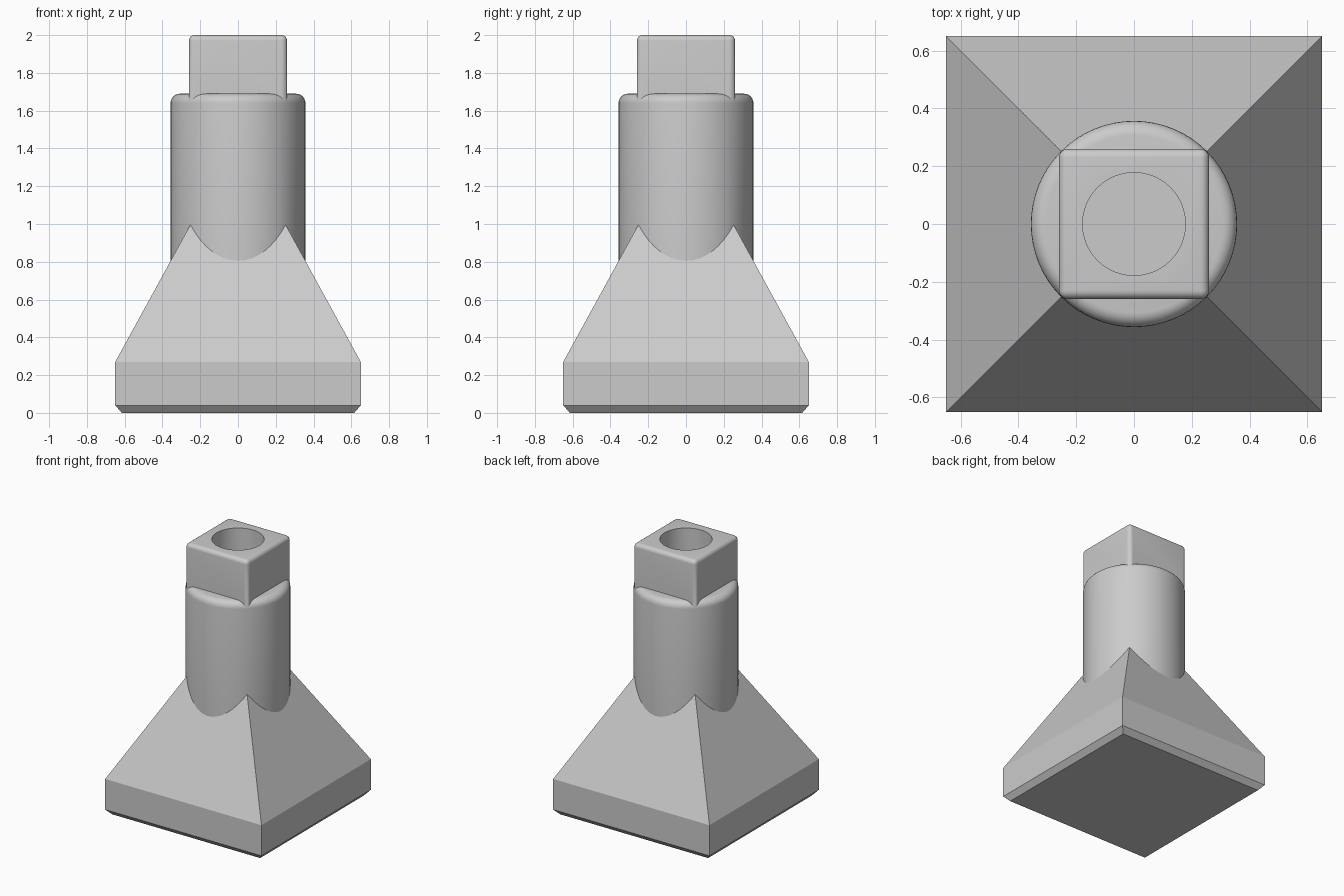
import bpy
import bmesh
from math import radians

cube = bpy.data.objects.get("Cube")
if cube:
    bpy.data.objects.remove(cube, do_unlink=True)

grey = bpy.data.materials.new("plain grey")
grey.use_nodes = True
colour = (0.6, 0.6, 0.6, 1)
grey.diffuse_color = colour
grey.node_tree.nodes["Principled BSDF"].inputs["Base Color"].default_value = colour


def finish(name, bm):
    bmesh.ops.recalc_face_normals(bm, faces=bm.faces)
    mesh = bpy.data.meshes.new(name)
    bm.to_mesh(mesh)
    bm.free()
    mesh.materials.append(grey)
    obj = bpy.data.objects.new(name, mesh)
    bpy.context.collection.objects.link(obj)
    return obj


def square_stack(name, levels):
    """Join square sections, each given as (half width, height)."""
    bm = bmesh.new()
    rings = [[bm.verts.new((sx * h, sy * h, z))
              for sx, sy in ((-1, -1), (1, -1), (1, 1), (-1, 1))] for h, z in levels]
    for low, high in zip(rings, rings[1:]):
        for i in range(4):
            j = (i + 1) % 4
            bm.faces.new((low[i], low[j], high[j], high[i]))
    bm.faces.new(rings[0])
    bm.faces.new(rings[-1])
    return finish(name, bm)


def cylinder(name, radius, bottom, top, rounding=0):
    bm = bmesh.new()
    bmesh.ops.create_cone(bm, cap_ends=True, segments=64, radius1=radius,
                          radius2=radius, depth=top - bottom)
    bmesh.ops.translate(bm, verts=bm.verts, vec=(0, 0, (top + bottom) / 2))
    if rounding:
        rim = [e for e in bm.edges if all(v.co.z > top - 0.001 for v in e.verts)]
        bmesh.ops.bevel(bm, geom=rim, offset=rounding, segments=6, profile=0.5,
                        affect='EDGES')
    return finish(name, bm)


def apply_all(obj):
    bpy.ops.object.select_all(action='DESELECT')
    obj.select_set(True)
    bpy.context.view_layer.objects.active = obj
    for mod in list(obj.modifiers):
        bpy.ops.object.modifier_apply(modifier=mod.name)


def combine(target, other, operation):
    mod = target.modifiers.new("combine", 'BOOLEAN')
    mod.object = other
    mod.operation = operation
    mod.solver = 'EXACT'
    apply_all(target)
    bpy.data.objects.remove(other, do_unlink=True)


# Flared square foot with a chamfered underside
body = square_stack("flared_post", [(0.615, 0), (0.65, 0.04), (0.65, 0.27), (0.25, 1.0)])

# Round shaft with a rounded shoulder
combine(body, cylinder("shaft", 0.357, 0.5, 1.69, 0.05), 'UNION')

# Square head with softened edges
head = square_stack("head", [(0.26, 1.5), (0.26, 2.0)])
soft = head.modifiers.new("soft edges", 'BEVEL')
soft.width = 0.03
soft.segments = 6
apply_all(head)
combine(body, head, 'UNION')

# Blind bore in the top
combine(body, cylinder("bore", 0.178, 1.62, 2.1), 'DIFFERENCE')

apply_all(body)
bpy.ops.object.shade_smooth_by_angle(angle=radians(25))
